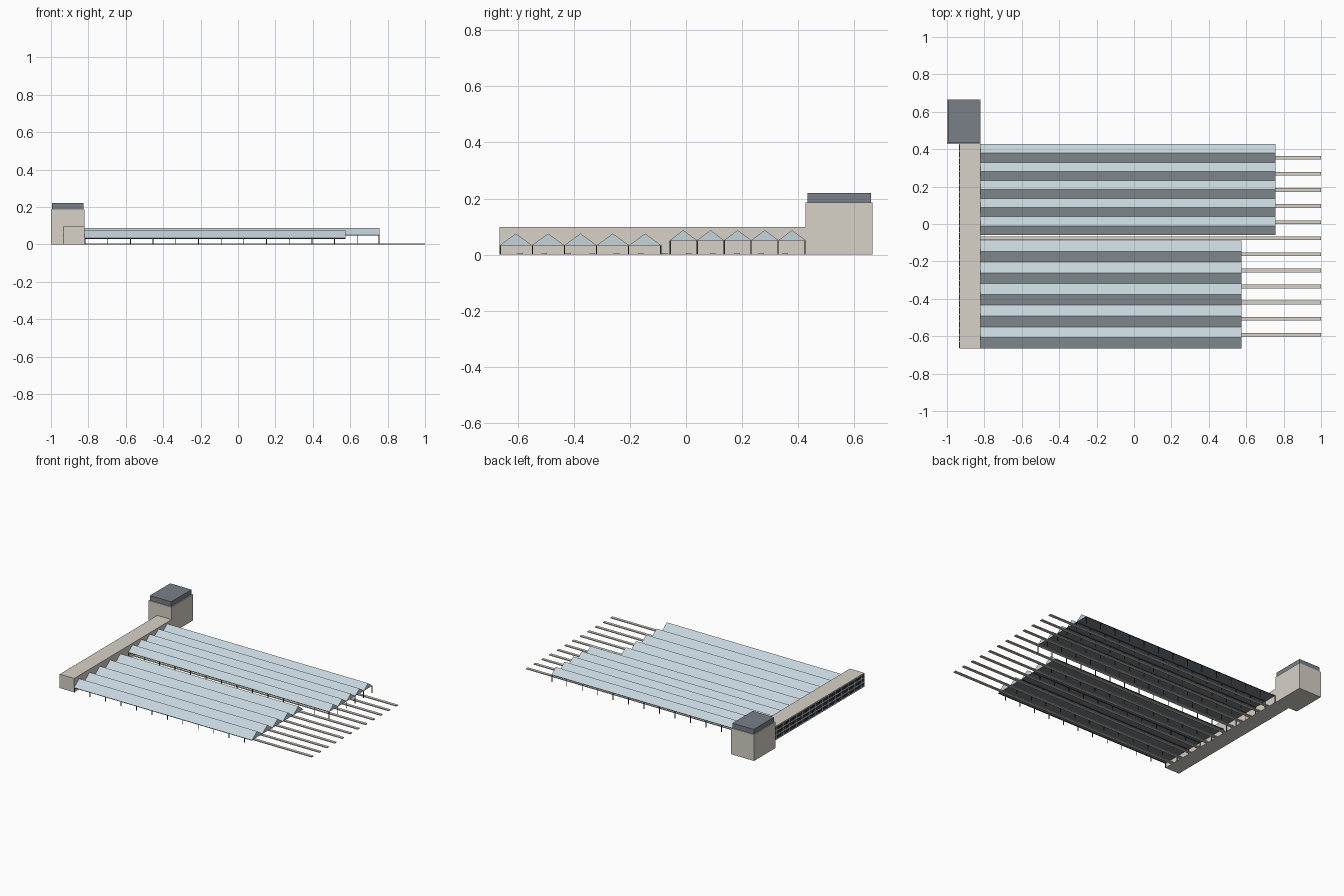
import bpy
import bmesh

cube = bpy.data.objects.get("Cube")
if cube:
    bpy.data.objects.remove(cube)


def material(name, rgb):
    m = bpy.data.materials.new(name)
    m.use_nodes = True
    color = (*rgb, 1.0)
    m.diffuse_color = color
    m.node_tree.nodes["Principled BSDF"].inputs["Base Color"].default_value = color
    return m


STONE = material("pale stone", (0.68, 0.64, 0.57))
GLASS = material("pale blue roof", (0.56, 0.66, 0.71))
SLATE = material("slate", (0.19, 0.215, 0.245))
STEEL = material("dark steel", (0.035, 0.04, 0.05))
WINDOW = material("dark window", (0.035, 0.045, 0.075))


def finish(name, bm, *mats):
    mesh = bpy.data.meshes.new(name)
    bm.to_mesh(mesh)
    bm.free()
    for m in mats:
        mesh.materials.append(m)
    ob = bpy.data.objects.new(name, mesh)
    bpy.context.collection.objects.link(ob)


def add_box(bm, x, y, z):
    """Add a box given its (low, high) range on each axis."""
    verts = bmesh.ops.create_cube(bm, size=1)["verts"]
    for v in verts:
        v.co = [r[0] if c < 0 else r[1] for c, r in zip(v.co, (x, y, z))]


def boxes(name, mat, ranges):
    bm = bmesh.new()
    for r in ranges:
        add_box(bm, *r)
    finish(name, bm, mat)


def around(c, width):
    return (c - width / 2, c + width / 2)


SHED_X = -0.82
BAY = 0.1213
BAR = 0.004


def train_shed(name, x_end, y0, y1, eave, ridge, gables=5):
    step = (y1 - y0) / gables
    lines = [y0 + BAR / 2 + i * (y1 - y0 - BAR) / gables for i in range(gables + 1)]
    frames = [SHED_X + BAR / 2 + i * BAY for i in range(20)
              if SHED_X + i * BAY < x_end + 0.01]
    frames = [min(x, x_end - BAR / 2) for x in frames]

    # Row of gabled roofs, dark on the underside
    bm = bmesh.new()
    for i in range(gables):
        a = y0 + i * step
        profile = [(a, eave), (a + step, eave), (a + step / 2, ridge)]
        end = bm.faces.new([bm.verts.new((SHED_X, y, z)) for y, z in profile])
        out = bmesh.ops.extrude_face_region(bm, geom=[end], use_keep_orig=True)["geom"]
        for v in out:
            if isinstance(v, bmesh.types.BMVert):
                v.co.x = x_end
    bmesh.ops.recalc_face_normals(bm, faces=bm.faces)
    for f in bm.faces:
        f.material_index = int(f.normal.z < -0.5)
    finish(name + "_roof", bm, GLASS, SLATE)

    # Posts under the valleys
    boxes(name + "_posts", STEEL,
          [(around(x, BAR), around(y, BAR), (0, eave))
           for x in frames for y in lines])

    # Eave beams along the valleys
    boxes(name + "_beams", STEEL,
          [((SHED_X, x_end), around(y, BAR), (eave - 0.003, eave)) for y in lines])


train_shed("front_shed", 0.575, -0.665, -0.088, 0.033, 0.075)
train_shed("back_shed", 0.756, -0.058, 0.427, 0.051, 0.087)

# Platforms
boxes("platforms", STONE,
      [((SHED_X, 1.0), around(-0.592 + i * 0.086, 0.02), (0, 0.006))
       for i in range(12)])

# Long station hall
boxes("station_hall", STONE, [((-0.933, -0.82), (-0.665, 0.427), (0, 0.098))])

# Three rows of windows on the street side
columns = 30
pitch = (0.427 + 0.665) / columns
boxes("hall_windows", WINDOW,
      [((-0.936, -0.932), around(-0.665 + (i + 0.5) * pitch, pitch * 0.85),
        around(z, 0.019))
       for i in range(columns) for z in (0.02, 0.05, 0.08)])

# Corner tower with inset slate roof
boxes("tower", STONE, [((-1.0, -0.821), (0.427, 0.666), (0, 0.186))])
boxes("tower_roof", SLATE, [((-0.994, -0.827), (0.433, 0.660), (0.186, 0.22))])
